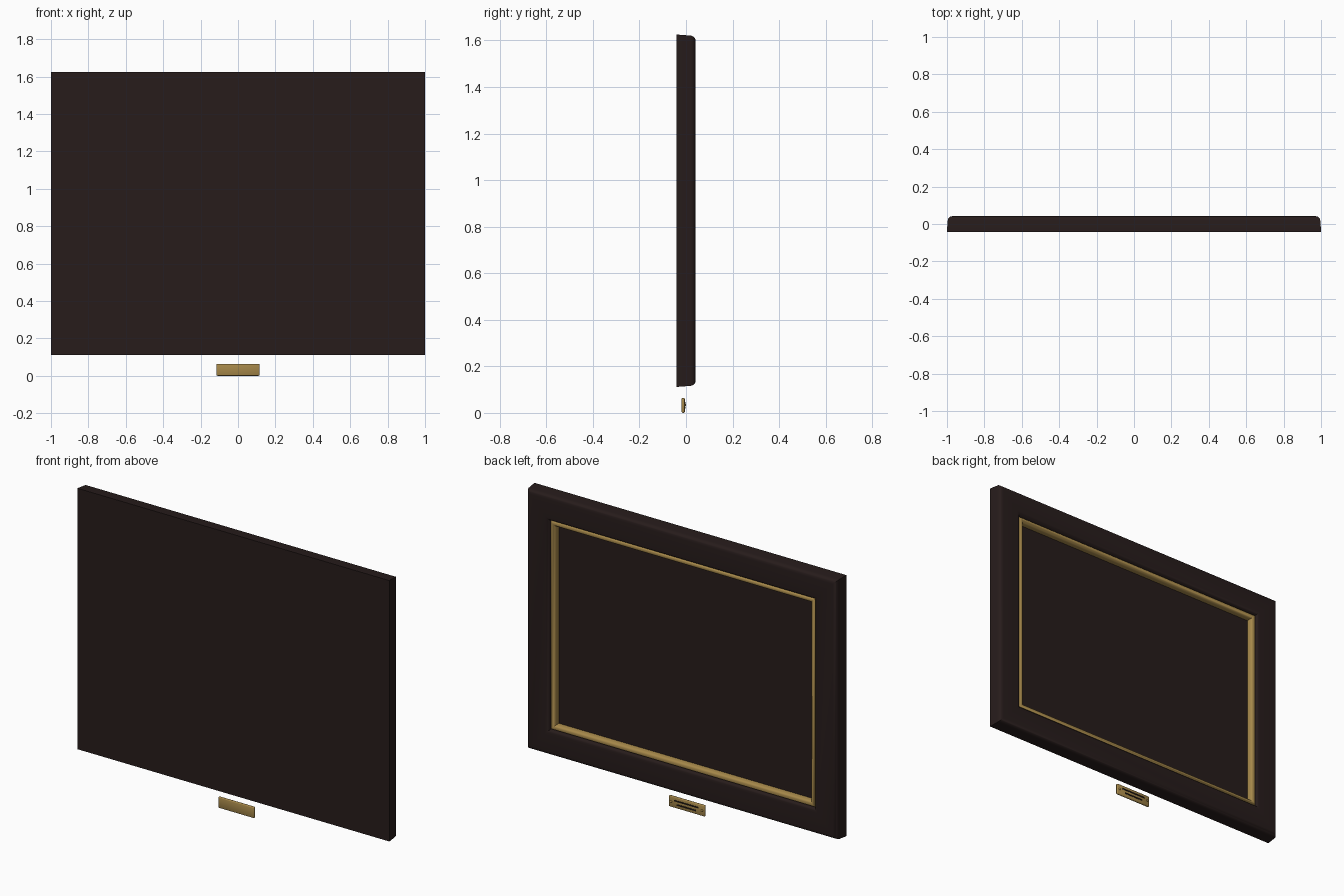
import bpy, bmesh, math

if "Cube" in bpy.data.objects:
    bpy.data.objects.remove(bpy.data.objects["Cube"])

W, Z0, Z1 = 1.0, 0.112, 1.625      # outer frame limits


def material(name, rgb):
    m = bpy.data.materials.new(name)
    m.diffuse_color = (*rgb, 1)
    m.use_nodes = True
    m.node_tree.nodes["Principled BSDF"].inputs["Base Color"].default_value = m.diffuse_color
    return m


WOOD = material("dark wood", (0.020, 0.0115, 0.011))
GOLD = material("aged gold", (0.38, 0.245, 0.068))
INK = material("engraving dark", (0.012, 0.008, 0.006))


def finish(name, bm, mat, angle=35):
    bmesh.ops.recalc_face_normals(bm, faces=bm.faces)
    me = bpy.data.meshes.new(name)
    bm.to_mesh(me)
    bm.free()
    ob = bpy.data.objects.new(name, me)
    bpy.context.collection.objects.link(ob)
    me.materials.append(mat)
    bpy.ops.object.select_all(action='DESELECT')
    ob.select_set(True)
    bpy.context.view_layer.objects.active = ob
    bpy.ops.object.shade_smooth_by_angle(angle=math.radians(angle))
    return ob


def moulding(name, profile, mat, angle=35):
    """Sweep a closed (inset, y) profile round the rectangle with mitred corners."""
    bm = bmesh.new()
    rings = []
    for sx, top in ((-1, 0), (1, 0), (1, 1), (-1, 1)):
        rings.append([bm.verts.new((sx * (W - d), y, Z1 - d if top else Z0 + d))
                      for d, y in profile])
    n = len(profile)
    for c in range(4):
        a, b = rings[c], rings[(c + 1) % 4]
        for i in range(n):
            j = (i + 1) % n
            bm.faces.new((a[i], a[j], b[j], b[i]))
    return finish(name, bm, mat, angle)


def box(name, lo, hi, mat, bevel=0.0, angle=35):
    bm = bmesh.new()
    bmesh.ops.create_cube(bm, size=1)
    for v in bm.verts:
        v.co = [l + (c + 0.5) * (h - l) for c, l, h in zip(v.co, lo, hi)]
    if bevel:
        bmesh.ops.bevel(bm, geom=bm.edges[:], offset=bevel, segments=2,
                        profile=0.5, affect='EDGES')
    return finish(name, bm, mat, angle)


# wooden frame: rounded outer edge, flat face, rounded step down to the liner
r = 0.024
arc = [(0.004 + r - r * math.cos(t), 0.0415 - r + r * math.sin(t))
       for t in [math.pi / 2 * k / 6 for k in range(7)]]
frame = [(0.0, -0.0415), (0.0, -0.034)] + arc + [
    (0.130, 0.0415), (0.139, 0.0395), (0.146, 0.034), (0.151, 0.022),
    (0.165, 0.018), (0.165, -0.0415)]
moulding("outer_frame", frame, WOOD)

# gilded liner: rounded moulding dropping to the panel
moulding("gold_liner", [(0.153, 0.010), (0.153, 0.025), (0.156, 0.031),
                        (0.163, 0.033), (0.171, 0.030), (0.177, 0.024),
                        (0.180, 0.014), (0.181, -0.010), (0.153, -0.010)], GOLD, 50)

# dark panel filling the opening, flush with the back
box("panel", (-W + 0.165, -0.0415, Z0 + 0.165), (W - 0.165, -0.005, Z1 - 0.165), WOOD)

# name plate below the frame
box("plate", (-0.115, -0.019, 0.0), (0.115, -0.005, 0.064), GOLD, 0.005, 180)

# engraved bars on the plate
for i, (half, z) in enumerate(((0.078, 0.043), (0.062, 0.022))):
    box(f"plate_bar_{i + 1}", (-half, -0.008, z - 0.004),
        (half, -0.003, z + 0.004), INK)

# plate screws
for side in (-1, 1):
    bm = bmesh.new()
    bmesh.ops.create_uvsphere(bm, u_segments=16, v_segments=8, radius=0.006)
    for v in bm.verts:
        v.co = (v.co.x + side * 0.099, v.co.y - 0.005, v.co.z + 0.033)
    finish("plate_screw_" + ("left" if side < 0 else "right"), bm, GOLD, 60)
